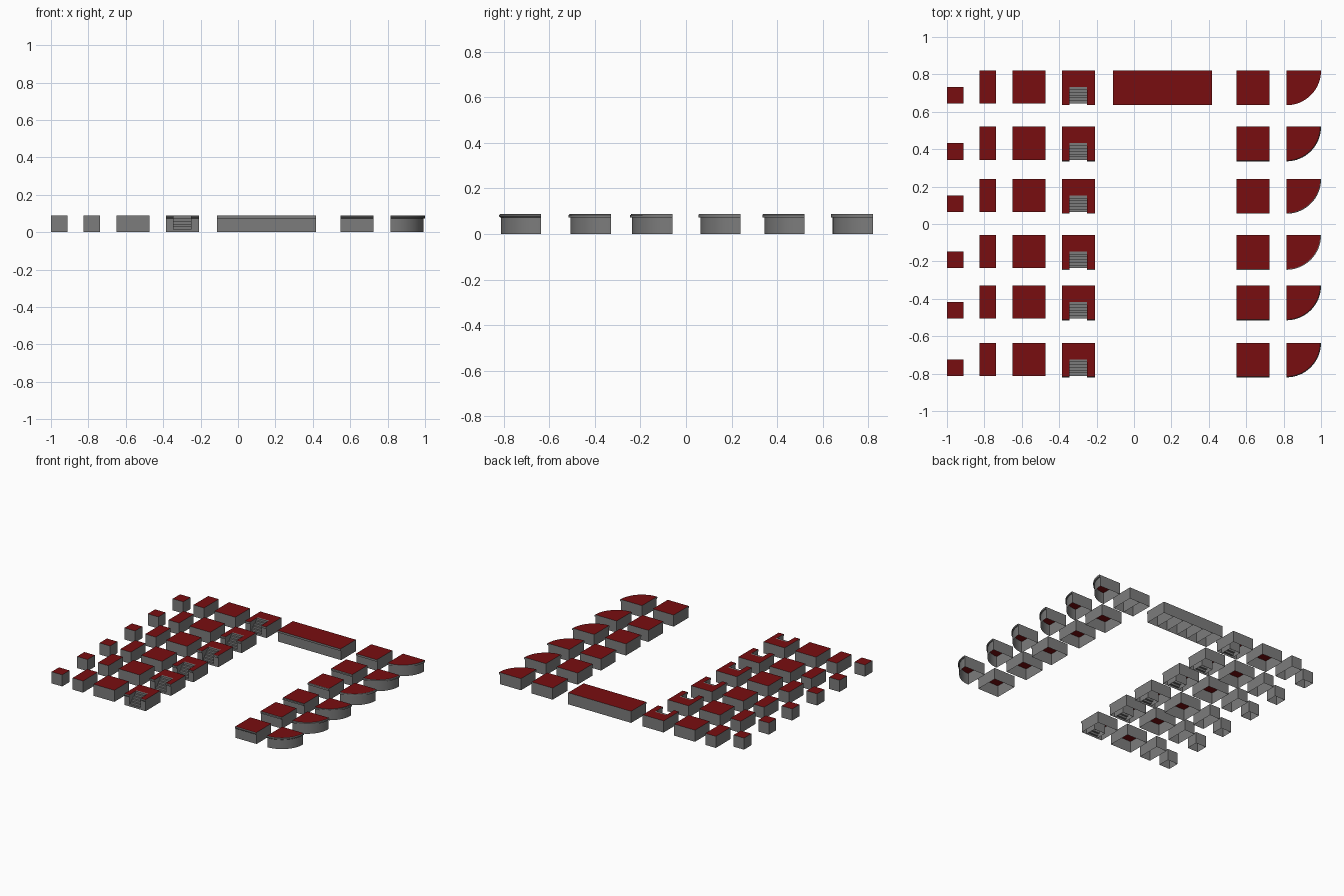
import bpy, bmesh, math

if "Cube" in bpy.data.objects:
    bpy.data.objects.remove(bpy.data.objects["Cube"], do_unlink=True)


def material(name, colour):
    mat = bpy.data.materials.new(name)
    mat.use_nodes = True
    mat.diffuse_color = (*colour, 1)
    mat.node_tree.nodes["Principled BSDF"].inputs["Base Color"].default_value = (*colour, 1)
    return mat


STONE = material("grey stone", (0.2, 0.2, 0.2))
CARPET = material("red top", (0.19, 0.004, 0.005))

TILE = 0.1765      # footprint of a full tile
HALF = TILE / 2    # half tile, also the height
LIP = 0.0085       # overhang of the edge trim
LIP_Z = 0.073      # underside of the trim
STEPS = 6


def face(bm, points, mat=0):
    f = bm.faces.new([bm.verts.new(p) for p in points])
    f.material_index = mat


def shell(bm, outline):
    """Walls and red top over a counter-clockwise outline, open below."""
    for (ax, ay), (bx, by) in zip(outline, outline[1:] + outline[:1]):
        face(bm, [(ax, ay, 0), (bx, by, 0), (bx, by, HALF), (ax, ay, HALF)])
    face(bm, [(x, y, HALF) for x, y in outline], 1)


def trim(bm, path, profile):
    """Sweep a trim profile along points given with their outward direction."""
    rings = [[(x + nx * d, y + ny * d, z) for d, z in profile] for x, y, nx, ny in path]
    for a, b in zip(rings, rings[1:]):
        for i in range(len(profile) - 1):
            flat_top = min(profile[i][1], profile[i + 1][1]) > HALF - 1e-5
            face(bm, [a[i], b[i], b[i + 1], a[i + 1]], int(flat_top))
    face(bm, rings[0])
    face(bm, rings[-1][::-1])


def finish(bm, name, smooth=False):
    bmesh.ops.remove_doubles(bm, verts=bm.verts, dist=1e-5)
    mesh = bpy.data.meshes.new(name)
    bm.to_mesh(mesh)
    bm.free()
    mesh.materials.append(STONE)
    mesh.materials.append(CARPET)
    obj = bpy.data.objects.new(name, mesh)
    bpy.context.collection.objects.link(obj)
    if smooth:
        bpy.ops.object.select_all(action='DESELECT')
        obj.select_set(True)
        bpy.context.view_layer.objects.active = obj
        bpy.ops.object.shade_smooth_by_angle(angle=math.radians(30))


def rect(x, y, w, d):
    return [(x, y), (x + w, y), (x + w, y + d), (x, y + d)]


def front_path(x0, x1, y):
    return [(x0, y, 0, -1), (x1, y, 0, -1)]


def block(name, x, y, w, d, profile=None, cells=1):
    bm = bmesh.new()
    shell(bm, rect(x, y, w, d))
    # inner partitions
    for i in range(1, cells):
        px = x + w * i / cells
        face(bm, [(px, y, 0), (px, y + d, 0), (px, y + d, HALF), (px, y, HALF)])
    if profile:
        trim(bm, front_path(x, x + w, y), profile)
    finish(bm, name)


def stair_block(name, x, y, profile):
    bm = bmesh.new()
    a, b, back = x + 0.041, x + 0.135, y + HALF
    shell(bm, [(x, y), (a, y), (a, back), (b, back), (b, y),
               (x + TILE, y), (x + TILE, y + TILE), (x, y + TILE)])
    trim(bm, front_path(x, a, y), profile)
    trim(bm, front_path(b, x + TILE, y), profile)
    # treads and risers
    for i in range(STEPS):
        y0, y1 = y + HALF * i / STEPS, y + HALF * (i + 1) / STEPS
        z0, z1 = HALF * i / STEPS, HALF * (i + 1) / STEPS
        face(bm, [(a, y0, z0), (b, y0, z0), (b, y0, z1), (a, y0, z1)])
        face(bm, [(a, y0, z1), (b, y0, z1), (b, y1, z1), (a, y1, z1)])
    finish(bm, name)


def round_corner(name, x, y, profile, segments=16):
    bm = bmesh.new()
    cy = y + TILE
    dirs = [(math.sin(t), -math.cos(t))
            for t in (math.pi / 2 * i / segments for i in range(segments + 1))]
    shell(bm, [(x, cy)] + [(x + TILE * c, cy + TILE * s) for c, s in dirs])
    trim(bm, [(x + TILE * c, cy + TILE * s, c, s) for c, s in dirs], profile)
    finish(bm, name, smooth=True)


def arc_profile(start, end, centre_d, centre_z, r):
    angles = [start + (end - start) * i / 5 for i in range(6)]
    return [(centre_d + r * math.cos(t), centre_z + r * math.sin(t)) for t in angles]


# Trim profiles, from the underside at the wall to the top at the wall
R = 0.0045
base, top = (0, LIP_Z), (0, HALF)
low, edge = (LIP, LIP_Z), (LIP, HALF)
styles = {
    "square": [base, low, edge, top],
    "bevelled": [base, low, (LIP, HALF - R), (LIP - R, HALF), top],
    "rounded": [base, low] + arc_profile(0, math.pi / 2, LIP - R, HALF - R, R) + [top],
    "stepped": [base, low, (LIP, HALF - R), (LIP - R, HALF - R), (LIP - R, HALF), top],
    "coved": [base, low] + arc_profile(-math.pi / 2, -math.pi, LIP, HALF, R) + [top],
    "bullnose": [base, (LIP - R, LIP_Z), (LIP, LIP_Z + R), (LIP, HALF - R),
                 (LIP - R, HALF), top],
}
row_tops = [0.82, 0.52, 0.24, -0.06, -0.33, -0.635]

# One row of platform pieces for each trim style
for (style, profile), y_top in zip(styles.items(), row_tops):
    y = y_top - TILE
    first = style == "square"
    block(style + "_quarter_block", -1.0, y, HALF, HALF)
    block(style + "_half_block", -0.825, y, HALF, TILE)
    block(style + "_full_block", -0.65, y, TILE, TILE)
    stair_block(style + "_stair_block", -0.386, y, profile)
    block(style + "_edge_block", 0.548, y, TILE, TILE, profile, 2 if first else 1)
    round_corner(style + "_round_corner", 0.815, y, profile)
    if first:
        block("long_edge_block", -0.112, y, TILE * 3, TILE, profile, 6)
